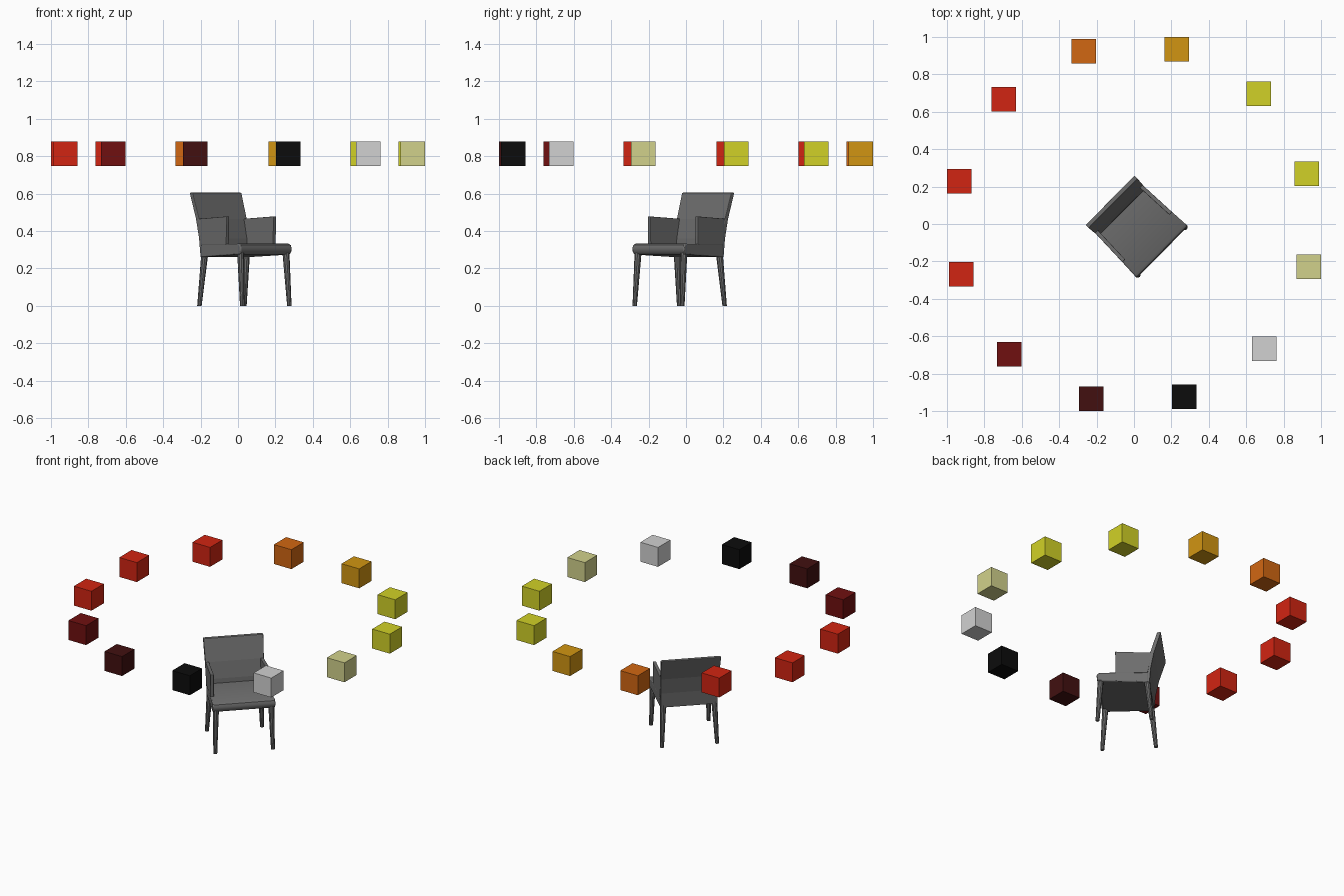
import bpy, bmesh, math
from mathutils import Matrix, Vector

cube = bpy.data.objects.get("Cube")
if cube:
    bpy.data.objects.remove(cube, do_unlink=True)

TURN = Matrix.Rotation(math.radians(45.3), 4, 'Z')   # the chair stands diagonally


def material(name, r, g, b):
    m = bpy.data.materials.new(name)
    m.use_nodes = True
    m.diffuse_color = (r, g, b, 1)
    m.node_tree.nodes["Principled BSDF"].inputs["Base Color"].default_value = (r, g, b, 1)
    return m


def finish(name, bm, mat, matrix=TURN, bevel=0.0, segments=2, smooth=False):
    bmesh.ops.recalc_face_normals(bm, faces=bm.faces)
    mesh = bpy.data.meshes.new(name)
    bm.transform(matrix)
    bm.to_mesh(mesh)
    bm.free()
    mesh.materials.append(mat)
    ob = bpy.data.objects.new(name, mesh)
    bpy.context.collection.objects.link(ob)
    if bevel:
        mod = ob.modifiers.new("soft_edges", 'BEVEL')
        mod.width = bevel
        mod.segments = segments
        mod.angle_limit = math.radians(40)
    if smooth:
        bpy.ops.object.select_all(action='DESELECT')
        ob.select_set(True)
        bpy.context.view_layer.objects.active = ob
        bpy.ops.object.shade_smooth_by_angle(angle=math.radians(35))
    return ob


def slab(profile, left, right):
    """Extrude a (y, z) side profile across x; left and right give x at a point."""
    bm = bmesh.new()
    rings = [[bm.verts.new((side(y, z), y, z)) for y, z in profile]
             for side in (left, right)]
    bm.faces.new(rings[0])
    bm.faces.new(rings[1])
    n = len(profile)
    for i in range(n):
        j = (i + 1) % n
        bm.faces.new((rings[0][i], rings[0][j], rings[1][j], rings[1][i]))
    return bm


charcoal = material("charcoal_fabric", .155, .155, .155)

# Seat cushion, a little wider and rounder at the front
seat_half = lambda y, z: 0.184 - 0.05 * y
seat_profile = [(0.1, 0.26), (0.1, 0.33), (-0.195, 0.332), (-0.208, 0.325),
                (-0.214, 0.31), (-0.212, 0.29), (-0.2, 0.274)]
finish("seat", slab(seat_profile, lambda y, z: -seat_half(y, z), seat_half),
       charcoal, bevel=0.006, smooth=True)

# Leaning backrest, which runs down behind the seat
back_half = lambda y, z: 0.168 + 0.03 * z
back_profile = [(0.085, 0.26), (0.11, 0.26), (0.118, 0.36), (0.138, 0.465),
                (0.181, 0.605), (0.157, 0.605), (0.113, 0.465), (0.092, 0.36)]
finish("backrest", slab(back_profile, lambda y, z: -back_half(y, z), back_half),
       charcoal, bevel=0.004)

# Armrest panels and legs on both sides
arm_profile = [(-0.098, 0.325), (-0.1, 0.478), (0.125, 0.465), (0.098, 0.325)]
for side, s in (("left", 1), ("right", -1)):
    outer = lambda y, z: s * (0.185 - 0.04 * y)
    inner = lambda y, z: s * (0.164 - 0.04 * y)
    finish(side + "_armrest", slab(arm_profile, inner, outer), charcoal, bevel=0.003)

    for end, top, foot in (("front", (0.172, -0.19), (0.179, -0.209)),
                           ("back", (0.158, 0.092), (0.171, 0.121))):
        a = Vector((s * foot[0], foot[1], 0))
        b = Vector((s * top[0], top[1], 0.29))
        bm = bmesh.new()
        bmesh.ops.create_cone(bm, cap_ends=True, segments=10,
                              radius1=0.012, radius2=0.019, depth=0.29)
        for v in bm.verts:
            t = v.co.z / 0.29 + 0.5
            v.co = Vector((v.co.x, v.co.y, 0)) + a.lerp(b, t)
        finish(side + "_" + end + "_leg", bm, charcoal, smooth=True)

# Ring of floating swatch blocks, dark to light round the chair
red = material("red", .64, .018, .006)
yellow = material("yellow", .64, .64, .02)
ring = [material("black", .0036, .0036, .0036),
        material("light_grey", .64, .64, .64),
        material("pale_yellow", .64, .64, .26),
        yellow, yellow,
        material("amber", .64, .30, .006),
        material("orange", .64, .135, .006),
        red, red, red,
        material("dark_red", .16, .005, .005),
        material("maroon", .054, .005, .005)]
for i, mat in enumerate(ring):
    angle = math.radians(-73.8 + 30 * i)
    bm = bmesh.new()
    bmesh.ops.create_cube(bm, size=0.131)
    spot = Matrix.Translation((0.963 * math.cos(angle), 0.963 * math.sin(angle), 0.814))
    finish("swatch_block_%d" % (i + 1), bm, mat, spot)
